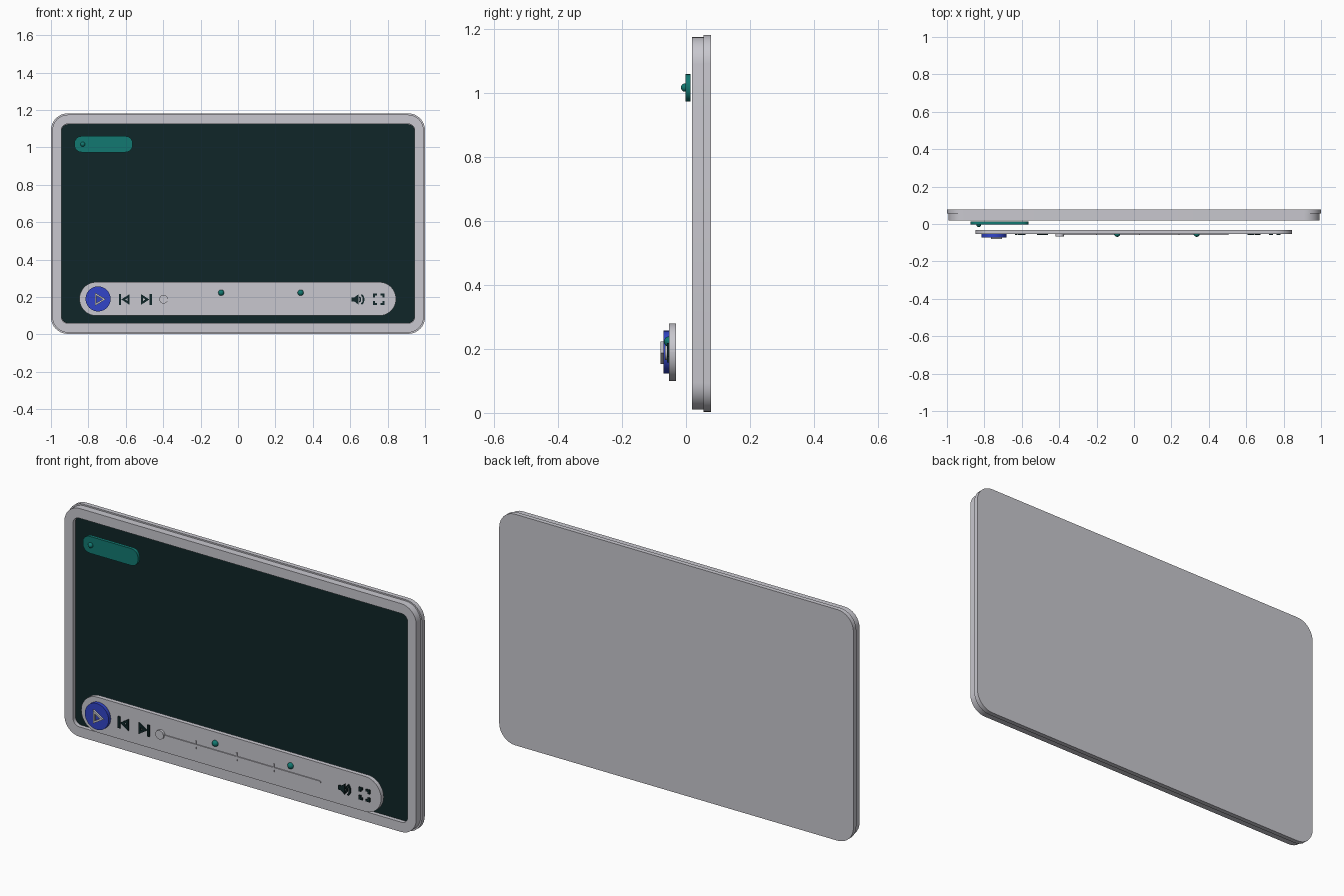
import bpy, bmesh, math

if "Cube" in bpy.data.objects:
    bpy.data.objects.remove(bpy.data.objects["Cube"])


def material(name, r, g, b):
    m = bpy.data.materials.new(name)
    m.diffuse_color = (r, g, b, 1)
    m.use_nodes = True
    m.node_tree.nodes["Principled BSDF"].inputs["Base Color"].default_value = m.diffuse_color
    return m


GREY = material("light grey", 0.58, 0.575, 0.62)
DARK = material("dark teal", 0.005, 0.019, 0.021)
TEAL = material("teal", 0.006, 0.19, 0.165)
BLUE = material("blue", 0.032, 0.06, 0.58)


def finish(bm, name, mat):
    bmesh.ops.recalc_face_normals(bm, faces=bm.faces[:])
    me = bpy.data.meshes.new(name)
    bm.to_mesh(me)
    bm.free()
    me.materials.append(mat)
    ob = bpy.data.objects.new(name, me)
    bpy.context.collection.objects.link(ob)
    bpy.ops.object.select_all(action='DESELECT')
    ob.select_set(True)
    bpy.context.view_layer.objects.active = ob
    bpy.ops.object.shade_smooth_by_angle(angle=math.radians(30))
    return ob


def rounded(x0, x1, z0, z1, r, seg=8):
    """Rounded rectangle outline in x, z."""
    pts = []
    corners = [(x1 - r, z1 - r), (x0 + r, z1 - r), (x0 + r, z0 + r), (x1 - r, z0 + r)]
    for k, (cx, cz) in enumerate(corners):
        for i in range(seg + 1):
            a = math.pi / 2 * (k + i / seg)
            pts.append((cx + r * math.cos(a), cz + r * math.sin(a)))
    return pts


def circle(cx, cz, r, n=32):
    return [(cx + r * math.cos(2 * math.pi * i / n), cz + r * math.sin(2 * math.pi * i / n))
            for i in range(n)]


def rect(x0, x1, z0, z1):
    return [(x0, z0), (x1, z0), (x1, z1), (x0, z1)]


def shrink(pts, f):
    cx = sum(p[0] for p in pts) / len(pts)
    cz = sum(p[1] for p in pts) / len(pts)
    return [(cx + (x - cx) * f, cz + (z - cz) * f) for x, z in pts]


def add_prism(bm, outline, y0, y1, hole=None):
    """Extrude an outline along y; a hole needs as many points as the outline."""
    n = len(outline)

    def loop(pts, y):
        return [bm.verts.new((x, y, z)) for x, z in pts]

    def bridge(a, b):
        for i in range(n):
            j = (i + 1) % n
            bm.faces.new((a[i], a[j], b[j], b[i]))

    of, ob = loop(outline, y0), loop(outline, y1)
    bridge(of, ob)
    if hole:
        hf, hb = loop(hole, y0), loop(hole, y1)
        bridge(hf, hb)
        bridge(of, hf)
        bridge(ob, hb)
    else:
        bm.faces.new(of)
        bm.faces.new(ob)


def prism(name, mat, y0, y1, *outlines, hole=None):
    bm = bmesh.new()
    for o in outlines:
        add_prism(bm, o, y0, y1, hole)
    return finish(bm, name, mat)


def ball(name, mat, x, y, z, r):
    bm = bmesh.new()
    bmesh.ops.create_uvsphere(bm, u_segments=16, v_segments=10, radius=r)
    bmesh.ops.translate(bm, vec=(x, y, z), verts=bm.verts[:])
    return finish(bm, name, mat)


# Panel body
prism("back_plate", GREY, 0.055, 0.078, rounded(-1, 1, 0.003, 1.182, 0.09))
prism("front_frame", GREY, 0.019, 0.055, rounded(-0.993, 0.993, 0.01, 1.175, 0.085),
      hole=rounded(-0.945, 0.945, 0.06, 1.125, 0.035))
prism("screen", DARK, 0.038, 0.054, rounded(-0.944, 0.944, 0.061, 1.124, 0.034))

# Floating label at the top left
prism("label_pill", TEAL, -0.002, 0.014, rounded(-0.875, -0.563, 0.974, 1.06, 0.038, 4))
ball("label_dot", TEAL, -0.83, -0.003, 1.017, 0.013)

# Control bar
prism("control_bar", GREY, -0.053, -0.031, rounded(-0.848, 0.845, 0.1, 0.28, 0.0899, 12))

# Play button with a hollow triangle
prism("play_button", BLUE, -0.071, -0.052, circle(-0.748, 0.19, 0.067))
triangle = [(-0.764, 0.153), (-0.764, 0.223), (-0.707, 0.188)]
prism("play_symbol", GREY, -0.08, -0.07, triangle, hole=shrink(triangle, 0.55))

# Skip symbols, mirrored by the sign
for name, cx, s in (("previous", -0.607, -1), ("next", -0.491, 1)):
    tri = [(cx - 0.028 * s, 0.158), (cx - 0.028 * s, 0.216), (cx + 0.017 * s, 0.187)]
    prism(name + "_arrow", DARK, -0.06, -0.052, tri, hole=shrink(tri, 0.3))
    x0, x1 = sorted((cx + 0.018 * s, cx + 0.03 * s))
    prism(name + "_bar", DARK, -0.06, -0.052, rect(x0, x1, 0.158, 0.216))

# Progress slider
prism("slider_track", GREY, -0.058, -0.052, rounded(-0.4, 0.506, 0.177, 0.19, 0.006, 3))
prism("slider_knob", GREY, -0.066, -0.052, circle(-0.398, 0.188, 0.023, 24))
prism("slider_ticks", GREY, -0.057, -0.052,
      *[rect(x - 0.003, x + 0.003, 0.165, 0.208) for x in (-0.2, 0.03, 0.24)])
for i, x in enumerate((-0.09, 0.335)):
    ball("marker_%d" % (i + 1), TEAL, x, -0.053, 0.223, 0.016)


# Volume symbol: horn and two sound arcs
def arc(cx, cz, r0, r1, half, n=8):
    angles = [-half + 2 * half * i / n for i in range(n + 1)]
    return ([(cx + r1 * math.cos(a), cz + r1 * math.sin(a)) for a in angles]
            + [(cx + r0 * math.cos(a), cz + r0 * math.sin(a)) for a in reversed(angles)])


prism("volume_horn", DARK, -0.06, -0.052,
      [(0.608, 0.176), (0.622, 0.176), (0.643, 0.16), (0.643, 0.214), (0.622, 0.198), (0.608, 0.198)])
prism("volume_waves", DARK, -0.06, -0.052,
      arc(0.637, 0.187, 0.014, 0.022, 0.9), arc(0.637, 0.187, 0.03, 0.039, 0.85))

# Full screen symbol: four corner brackets
cx, cz, h, arm, t = 0.753, 0.188, 0.031, 0.021, 0.011
prism("full_screen_corners", DARK, -0.06, -0.052,
      *[[(cx + sx * a, cz + sz * b) for a, b in
         ((h, h), (h - arm, h), (h - arm, h - t), (h - t, h - t), (h - t, h - arm), (h, h - arm))]
        for sx in (-1, 1) for sz in (-1, 1)])
